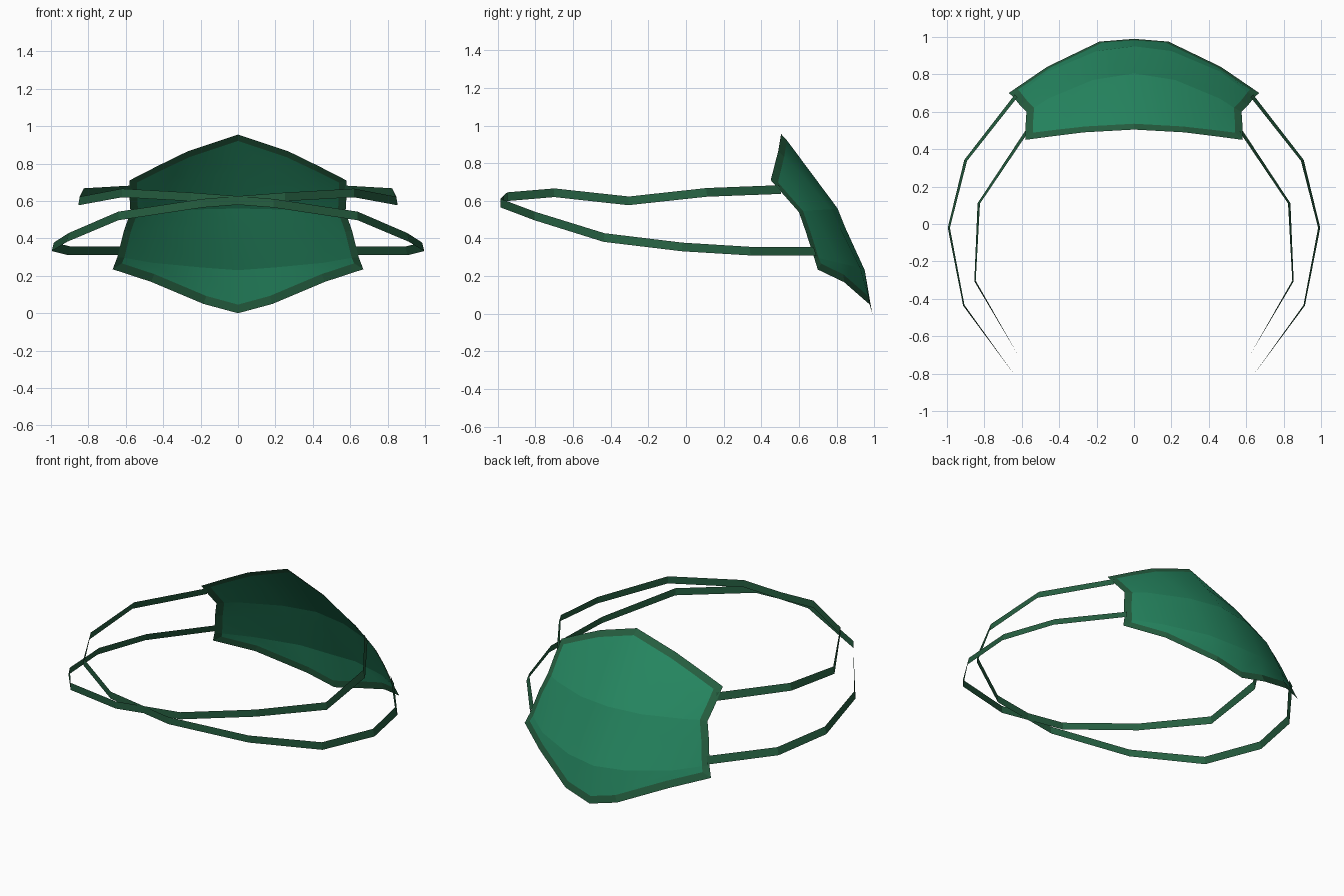
import bpy
import bmesh
from mathutils import Vector

cube = bpy.data.objects.get("Cube")
if cube:
    bpy.data.objects.remove(cube, do_unlink=True)


def make_material(name, color):
    material = bpy.data.materials.new(name)
    material.use_nodes = True
    material.diffuse_color = color
    shader = material.node_tree.nodes["Principled BSDF"]
    shader.inputs["Base Color"].default_value = color
    shader.inputs["Roughness"].default_value = 0.9
    return material


cloth_green = make_material("cloth green", (0.019, 0.242, 0.119, 1))
trim_green = make_material("dark trim green", (0.019, 0.115, 0.052, 1))


def mirrored(point):
    return Vector((-point[0], point[1], point[2]))


def add_object(name, bm, materials):
    mesh = bpy.data.meshes.new(name)
    bm.normal_update()
    bm.to_mesh(mesh)
    bm.free()
    for material in materials:
        mesh.materials.append(material)
    obj = bpy.data.objects.new(name, mesh)
    bpy.context.collection.objects.link(obj)
    return obj


def add_grid(bm, rows):
    """Skin a grid of points with quads whose normals face away from the wearer."""
    grid = [[bm.verts.new(point) for point in row] for row in rows]
    for upper, lower in zip(grid, grid[1:]):
        for i in range(len(upper) - 1):
            face = bm.faces.new((upper[i], upper[i + 1], lower[i + 1], lower[i]))
            face.normal_update()
            if face.normal.dot(face.calc_center_median()) < 0:
                face.normal_flip()
    return grid


# Face cover: half of each cross row, from the nose edge down to the chin edge
top_edge = [(0, .505, .955), (.27, .49, .865), (.43, .47, .787), (.58, .45, .71)]
nose_panel = [(0, .66, .755), (.25, .635, .715), (.44, .58, .675), (.58, .525, .625)]
pleat = [(0, .805, .56), (.22, .77, .555), (.46, .67, .55), (.575, .60, .54)]
mouth_panel = [(0, .845, .46), (.21, .82, .455), (.465, .725, .445), (.61, .635, .44)]
chin_crease = [(0, .95, .23), (.2, .925, .245), (.46, .815, .27), (.645, .68, .3)]
chin_edge = [(0, .99, 0), (.185, .975, .05), (.465, .84, .168), (.67, .70, .235)]

half_rows = [top_edge, nose_panel, pleat, mouth_panel, chin_crease, chin_edge]
full_rows = [[mirrored(p) for p in reversed(row[1:])] + row for row in half_rows]

bm = bmesh.new()
grid = add_grid(bm, full_rows)
for row in (grid[2], grid[4]):
    for a, b in zip(row, row[1:]):
        bm.edges.get((a, b)).smooth = False
for face in bm.faces:
    face.smooth = True

# Stitched border around the whole cover
border = bmesh.ops.inset_region(
    bm, faces=bm.faces[:], thickness=0.045, use_boundary=True, use_even_offset=True
)["faces"]
for face in border:
    face.material_index = 1
    face.smooth = False
add_object("face_cover", bm, [cloth_green, trim_green])

# Straps: each runs from a lower corner, crosses behind the head, to the other upper corner
lower_path = [(.63, .685, .333), (.90, .34, .333), (.99, -.02, .355),
              (.91, -.435, .405), (.64, -.805, .52), (.19, -.985, .588)]
upper_path = [(.57, .50, .66), (.83, .11, .645), (.85, -.305, .6),
              (.62, -.70, .643), (.25, -.95, .622)]
crossing = (0, -.97, .603)
path = [Vector(p) for p in lower_path + [crossing]]
path += [mirrored(p) for p in reversed(upper_path)]


def add_strap(name, points):
    """Flat ribbon that leans slightly inward at its top near the face."""
    top, bottom = [], []
    for p in points:
        outward = Vector((p.x, p.y, 0)).normalized()
        lean = 0.004 + 0.006 * max(0, p.y + 0.3)
        half_width = Vector((0, 0, 0.023)) - outward * lean * (p.y > -0.6)
        top.append(p + half_width)
        bottom.append(p - half_width)
    strap = bmesh.new()
    add_grid(strap, [top, bottom])
    return add_object(name, strap, [trim_green])


add_strap("left_strap", path)
add_strap("right_strap", [mirrored(p) for p in path])
